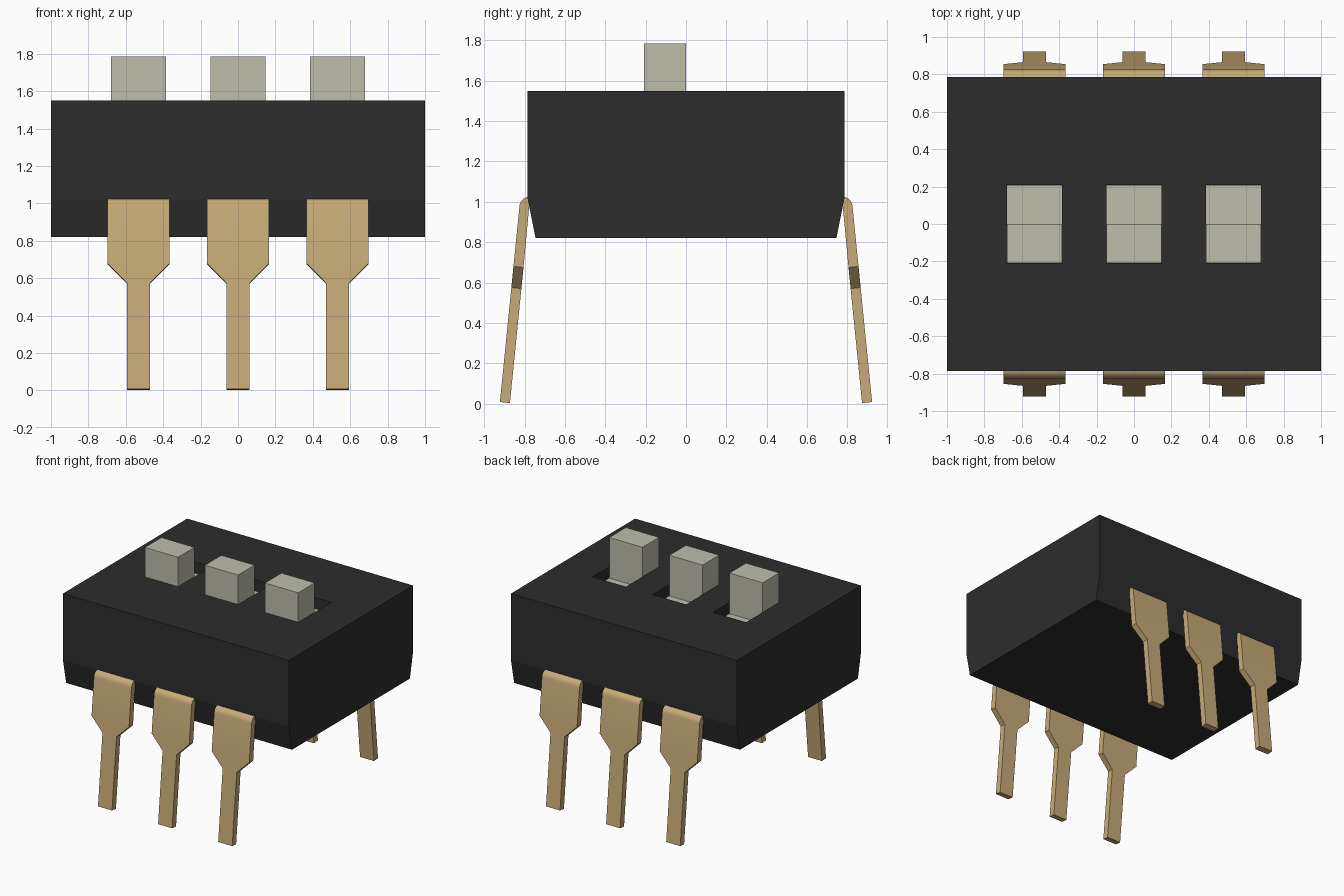
import bpy, bmesh, math

if "Cube" in bpy.data.objects:
    bpy.data.objects.remove(bpy.data.objects["Cube"])


def material(name, rgb):
    m = bpy.data.materials.new(name)
    m.diffuse_color = (*rgb, 1)
    m.use_nodes = True
    m.node_tree.nodes["Principled BSDF"].inputs["Base Color"].default_value = m.diffuse_color
    return m


black = material("black plastic", (0.026, 0.026, 0.026))
cream = material("pale grey plastic", (0.52, 0.51, 0.42))
brass = material("brass metal", (0.57, 0.41, 0.19))


def finish(name, bm, mat):
    bmesh.ops.recalc_face_normals(bm, faces=bm.faces)
    me = bpy.data.meshes.new(name)
    bm.to_mesh(me)
    bm.free()
    me.materials.append(mat)
    ob = bpy.data.objects.new(name, me)
    bpy.context.collection.objects.link(ob)
    return ob


def extrude_x(name, profile, x0, x1, mat):
    """Prism from a (y, z) outline, running from x0 to x1."""
    bm = bmesh.new()
    a = [bm.verts.new((x0, y, z)) for y, z in profile]
    b = [bm.verts.new((x1, y, z)) for y, z in profile]
    bm.faces.new(a)
    bm.faces.new(b)
    n = len(a)
    for i in range(n):
        j = (i + 1) % n
        bm.faces.new((a[i], a[j], b[j], b[i]))
    return finish(name, bm, mat)


def pin(name, cx, side):
    """Bent flat lead: bend at the top, wide blade, taper, narrow leg."""
    tilt = math.radians(5.7)
    t = 0.05
    # stations: outer (y, z), inner (y, z), half width
    rows = [((0.74, 1.025), (0.74, 0.975), 0.166)]
    by, bz = 0.775, 0.975
    for i in range(7):
        ang = math.pi / 2 - (math.pi / 2 - tilt) * i / 6
        d = (math.cos(ang), math.sin(ang))
        rows.append(((by + t * d[0], bz + t * d[1]),
                     (by + 0.002 * d[0], bz + 0.002 * d[1]), 0.166))
    for z, w in ((0.675, 0.166), (0.57, 0.062), (0.003, 0.062)):
        y = by + (bz - z) * math.tan(tilt)
        rows.append(((y + t * math.cos(tilt), z + t * math.sin(tilt)), (y, z), w))
    bm = bmesh.new()
    rings = []
    for o, n, w in rows:
        rings.append([bm.verts.new((cx + x, side * p[0], p[1]))
                      for x, p in ((-w, o), (w, o), (w, n), (-w, n))])
    for r, s in zip(rings, rings[1:]):
        for i in range(4):
            j = (i + 1) % 4
            bm.faces.new((r[i], r[j], s[j], s[i]))
    bm.faces.new(rings[0])
    bm.faces.new(rings[-1])
    ob = finish(name, bm, brass)
    bpy.ops.object.select_all(action='DESELECT')
    bpy.context.view_layer.objects.active = ob
    ob.select_set(True)
    bpy.ops.object.shade_smooth_by_angle(angle=math.radians(30))


# housing with tapered lower edge
body = extrude_x("housing", [(-0.785, 1.55), (0.785, 1.55), (0.785, 1.02),
                             (0.745, 0.82), (-0.745, 0.82), (-0.785, 1.02)],
                 -1, 1, black)

for k, cx in enumerate((-0.532, 0, 0.532), 1):
    # slot in the top of the housing
    cutter = extrude_x(f"slot_cutter_{k}", [(-0.21, 1.4), (0.21, 1.4), (0.21, 1.7), (-0.21, 1.7)],
                       cx - 0.148, cx + 0.148, black)
    cutter.hide_render = True
    cutter.hide_viewport = True
    cut = body.modifiers.new(f"slot_{k}", 'BOOLEAN')
    cut.object = cutter
    cut.solver = 'EXACT'
    # L-shaped slider: raised knob plus low tongue filling the slot floor
    extrude_x(f"slider_{k}", [(-0.209, 1.401), (0.209, 1.401), (0.209, 1.46), (0, 1.46),
                              (0, 1.785), (-0.209, 1.785)], cx - 0.147, cx + 0.147, cream)
    # one lead on each side
    pin(f"front_pin_{k}", cx, -1)
    pin(f"back_pin_{k}", cx, 1)
